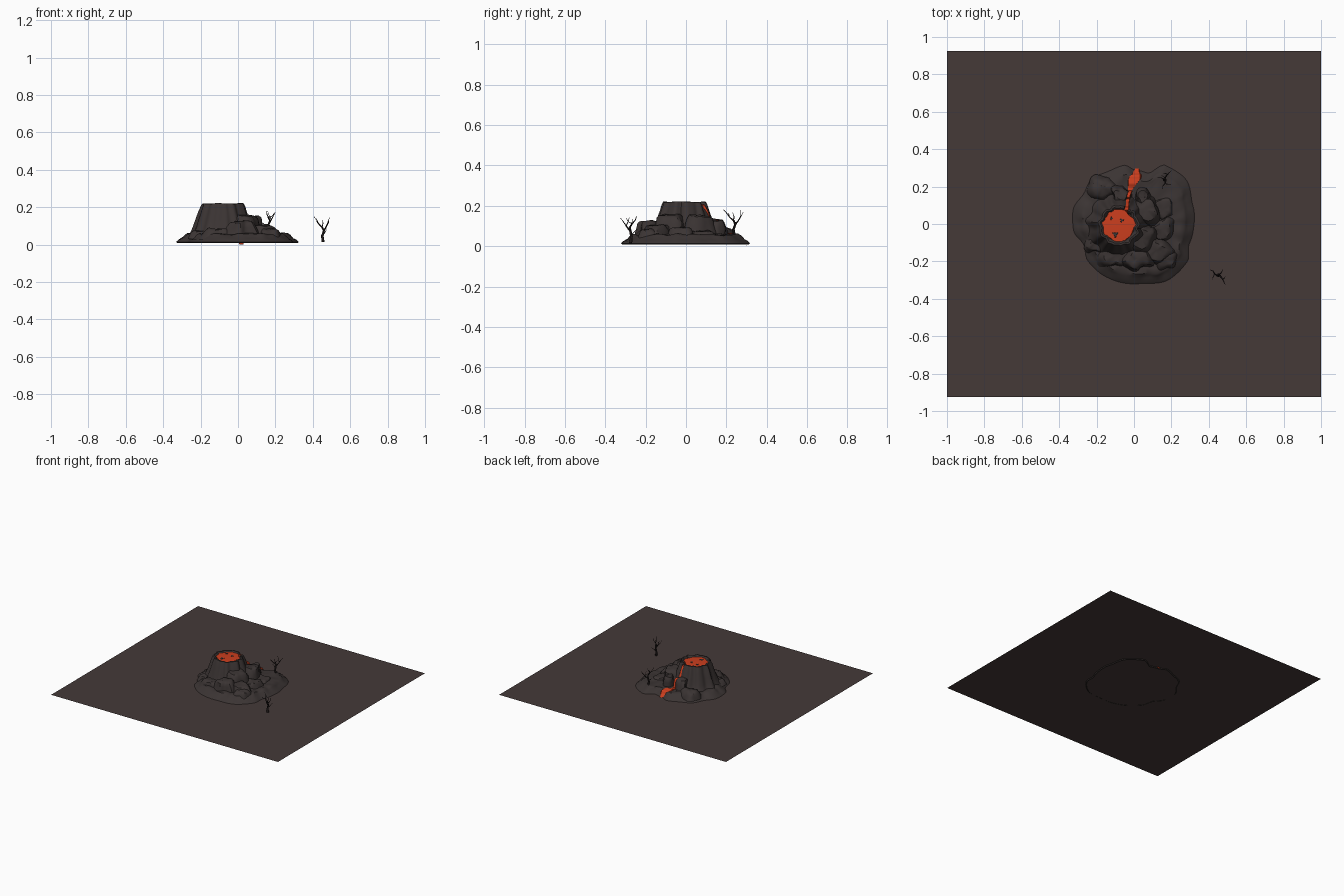
import bpy, bmesh, math, random
from mathutils import Vector, noise
from mathutils.bvhtree import BVHTree

if "Cube" in bpy.data.objects:
    bpy.data.objects.remove(bpy.data.objects["Cube"])

random.seed(4)
GROUND = 0.014


def material(name, rgb):
    m = bpy.data.materials.new(name)
    m.diffuse_color = (*rgb, 1)
    m.use_nodes = True
    m.node_tree.nodes["Principled BSDF"].inputs["Base Color"].default_value = m.diffuse_color
    return m


EARTH = material("brown earth", (0.058, 0.041, 0.039))
ROCK = material("dark basalt", (0.043, 0.034, 0.033))
LAVA = material("glowing lava", (0.60, 0.048, 0.013))
BARK = material("charred bark", (0.014, 0.010, 0.010))


def make(name, bm, mat, angle=35):
    bmesh.ops.recalc_face_normals(bm, faces=bm.faces)
    me = bpy.data.meshes.new(name)
    bm.to_mesh(me)
    bm.free()
    me.materials.append(mat)
    ob = bpy.data.objects.new(name, me)
    bpy.context.collection.objects.link(ob)
    bpy.ops.object.select_all(action='DESELECT')
    ob.select_set(True)
    bpy.context.view_layer.objects.active = ob
    bpy.ops.object.shade_smooth_by_angle(angle=math.radians(angle))
    return ob


def loft(name, centre, rings, radius, mat, n=72, rough=0.0, warp=None):
    """Stack closed rings (scale, z) around a centre and cap the top with a fan."""
    bm = bmesh.new()
    rows = []
    for s, z in rings:
        row = []
        for i in range(n):
            a = math.tau * i / n
            r = radius(a, z) * s
            p = Vector((centre[0] + r * math.cos(a), centre[1] + r * math.sin(a), z))
            if z > 0.03:
                p += noise.noise_vector(p * 22) * rough
            row.append(bm.verts.new(warp(p, a) if warp else p))
        rows.append(row)
    for lo, hi in zip(rows, rows[1:]):
        for i in range(n):
            j = (i + 1) % n
            bm.faces.new((lo[i], lo[j], hi[j], hi[i]))
    tip = bm.verts.new((centre[0], centre[1], rings[-1][1]))
    for i in range(n):
        bm.faces.new((rows[-1][i], rows[-1][(i + 1) % n], tip))
    return make(name, bm, mat)


# Ground sheet and the slight rounded-square apron on it
bm = bmesh.new()
bm.faces.new([bm.verts.new((x, y, GROUND)) for x, y in
              ((-1, -.925), (1, -.925), (1, .925), (-1, .925))])
make("ground", bm, EARTH)
bm = bmesh.new()
ring = []
for i in range(48):
    a = math.tau * i / 48
    c, s = math.cos(a), math.sin(a)
    ring.append(bm.verts.new((-.015 + .345 * math.copysign(abs(c) ** .6, c),
                              -.005 + .37 * math.copysign(abs(s) ** .6, s), GROUND + .002)))
bm.faces.new(ring)
make("ground_apron", bm, EARTH)

# Rocky base mound with a lobed outline
outline = [(.31, -.05), (.31, .1), (.27, .24), (.165, .31), (.075, .268), (.005, .285),
           (-.05, .31), (-.13, .28), (-.225, .235), (-.265, .16), (-.32, .08), (-.32, -.03),
           (-.265, -.11), (-.24, -.2), (-.155, -.275), (.03, -.315), (.19, -.29),
           (.28, -.2), (.29, -.11)]
polar = sorted((math.atan2(y, x) % math.tau, math.hypot(x, y)) for x, y in outline)
polar = [(polar[-1][0] - math.tau, polar[-1][1])] + polar + [(polar[0][0] + math.tau, polar[0][1])]


def mound_radius(a, z):
    for (a0, r0), (a1, r1) in zip(polar, polar[1:]):
        if a0 <= a <= a1:
            t = (a - a0) / (a1 - a0)
            t = t * t * (3 - 2 * t)
            return r0 + (r1 - r0) * t
    return .3


mound = loft("base_mound", (0, 0),
             [(1.0, .008), (1.02, GROUND), (.98, .026), (.93, .034), (.88, .048), (.84, .056),
              (.76, .058), (.66, .055), (.56, .058), (.4, .062), (.2, .062)],
             mound_radius, ROCK, n=120, rough=.009)

# Volcano cone with vertical ridges, open crater and a notch for the lava
CX, CY = -.08, -.008
NOTCH = math.atan2(.085, .045)


def cone_radius(a, z):
    ridge = .06 * abs(math.sin(4.5 * a + .6)) + .035 * math.sin(11 * a) + .02 * math.sin(17 * a + 1)
    return 1 + ridge - .035


def notch(p, a):
    if p.z > .18 and abs(a - NOTCH) < .2:
        p.z -= .018
    return p


cone = loft("volcano_cone", (CX, CY),
            [(.19, .03), (.165, .062), (.152, .09), (.138, .13), (.124, .17), (.112, .205),
             (.106, .219), (.096, .22), (.088, .214), (.08, .198)],
            cone_radius, ROCK, n=96, rough=.004, warp=notch)

# Boulders and ridges leaning on the cone: x, y, rx, ry, height, turn
boulders = [(.035, -.075, .085, .085, .158, .3), (.12, -.14, .09, .065, .105, -.5),
            (.02, -.185, .085, .06, .125, .2), (-.10, -.17, .10, .06, .085, .1),
            (.065, .065, .075, .075, .152, .9), (.15, -.03, .075, .06, .09, .4),
            (.05, .14, .035, .06, .13, .2), (-.075, .15, .05, .06, .13, .4),
            (-.17, .19, .075, .06, .088, -.1), (.17, -.19, .06, .05, .085, .6),
            (-.2, -.1, .06, .05, .075, .8), (.15, .08, .06, .06, .075, 0)]
solids = [mound, cone]
for k, (x, y, rx, ry, h, turn) in enumerate(boulders):
    def rad(a, z, rx=rx, ry=ry, turn=turn, k=k):
        b = a - turn
        e = rx * ry / math.hypot(ry * math.cos(b), rx * math.sin(b))
        return e * (1 + .09 * math.sin(3 * a + k) + .06 * math.sin(5 * a + 2 * k))
    base, d = .03, h - .03
    solids.append(loft(f"boulder_{k + 1}", (x, y),
                       [(1.15, base), (1.02, base + .35 * d), (.9, base + .65 * d),
                        (.78, base + .88 * d), (.62, base + .98 * d), (.3, base + d)],
                       rad, ROCK, n=30, rough=.012))

# Crater lava pool
loft("crater_lava", (CX - .005, CY), [(.09, .205), (.088, .211), (.05, .213)],
     lambda a, z: 1 + .08 * math.sin(4 * a + 1) + .05 * math.sin(7 * a), LAVA, n=48)

# Dark crust plates floating on the pool
for k, (x, y, r) in enumerate([(-.10, -.055, .014), (-.065, .02, .010), (-.12, .03, .008)]):
    loft(f"lava_crust_{k + 1}", (x, y), [(r, .208), (r * .8, .2155)],
         lambda a, z, k=k: 1 + .4 * math.sin(3 * a + k), ROCK, n=14)

# Lava stream draped over the rock, ending in a pool and a drip off the mound
trees = []
for ob in solids:
    b = bmesh.new()
    b.from_mesh(ob.data)
    trees.append(BVHTree.FromBMesh(b))
    b.free()


def height(x, y):
    hits = [t.ray_cast(Vector((x, y, 1)), Vector((0, 0, -1)))[0] for t in trees]
    return max([p.z for p in hits if p] + [GROUND])


path = [(-.06, .05, .02), (-.042, .08, .015), (-.036, .11, .010), (-.03, .15, .010),
        (-.02, .185, .014), (-.008, .215, .026), (.002, .24, .036), (.006, .262, .032),
        (.012, .28, .018), (.018, .30, .010)]
bm = bmesh.new()
rows = []
for (x0, y0, w0), (x1, y1, w1) in zip(path, path[1:]):
    for s in range(5):
        t = s / 5
        x, y, w = x0 + (x1 - x0) * t, y0 + (y1 - y0) * t, w0 + (w1 - w0) * t
        top = max(height(x, y), height(x + w * .5, y), height(x - w * .5, y)) + .004
        rows.append([bm.verts.new((x + w * o, y, max(GROUND, top - drop)))
                     for o, drop in ((-1.05, .02), (-.85, .002), (0, 0), (.85, .002), (1.05, .02))])
rows.append([bm.verts.new((.018 + .011 * o, .302, 0)) for o in (-1, -.5, 0, .5, 1)])
for a, b in zip(rows, rows[1:]):
    for i in range(4):
        bm.faces.new((a[i], a[i + 1], b[i + 1], b[i]))
make("lava_stream", bm, LAVA)


# Bare burnt trees: each branch is a tapered tube along a path
def tube(bm, pts, r0, r1, sides=6):
    rows = []
    for k, p in enumerate(pts):
        p = Vector(p)
        d = Vector(pts[min(k + 1, len(pts) - 1)]) - Vector(pts[max(k - 1, 0)])
        u = d.cross(Vector((.3, 1, .1))).normalized()
        v = d.cross(u).normalized()
        r = r0 + (r1 - r0) * k / (len(pts) - 1)
        rows.append([bm.verts.new(p + r * (u * math.cos(math.tau * i / sides) +
                                           v * math.sin(math.tau * i / sides))) for i in range(sides)])
    for a, b in zip(rows, rows[1:]):
        for i in range(sides):
            bm.faces.new((a[i], a[(i + 1) % sides], b[(i + 1) % sides], b[i]))
    bm.faces.new(rows[-1])


branches = [([(0, 0, 0), (-.004, .004, .03), (.004, 0, .055), (-.006, -.004, .075)], .0075, .0045),
            ([(-.006, -.004, .073), (-.022, .008, .09), (-.03, .022, .107), (-.045, .028, .125)], .004, .001),
            ([(-.022, .008, .09), (-.03, -.008, .098), (-.034, -.02, .115)], .0025, .0008),
            ([(.004, 0, .055), (.014, -.014, .072), (.022, -.028, .092), (.03, -.045, .115)], .0045, .001),
            ([(.018, -.02, .08), (.028, -.012, .098), (.03, -.004, .122)], .0025, .0008),
            ([(-.006, -.004, .073), (0, .006, .092), (-.006, .01, .112)], .003, .0008),
            ([(-.002, .003, .035), (.012, .014, .05), (.018, .032, .066)], .003, .0008)]


def burnt_tree(name, x, y, z, turn, size):
    bm = bmesh.new()
    c, s = math.cos(turn) * size, math.sin(turn) * size
    for pts, r0, r1 in branches:
        tube(bm, [(x + px * c - py * s, y + px * s + py * c, z + pz * size) for px, py, pz in pts],
             r0 * size, r1 * size)
    make(name, bm, BARK, 60)


burnt_tree("burnt_tree_ground", .455, -.275, GROUND, 0, 1.08)
burnt_tree("burnt_tree_mound", .165, .24, .05, 1.9, 1.05)
